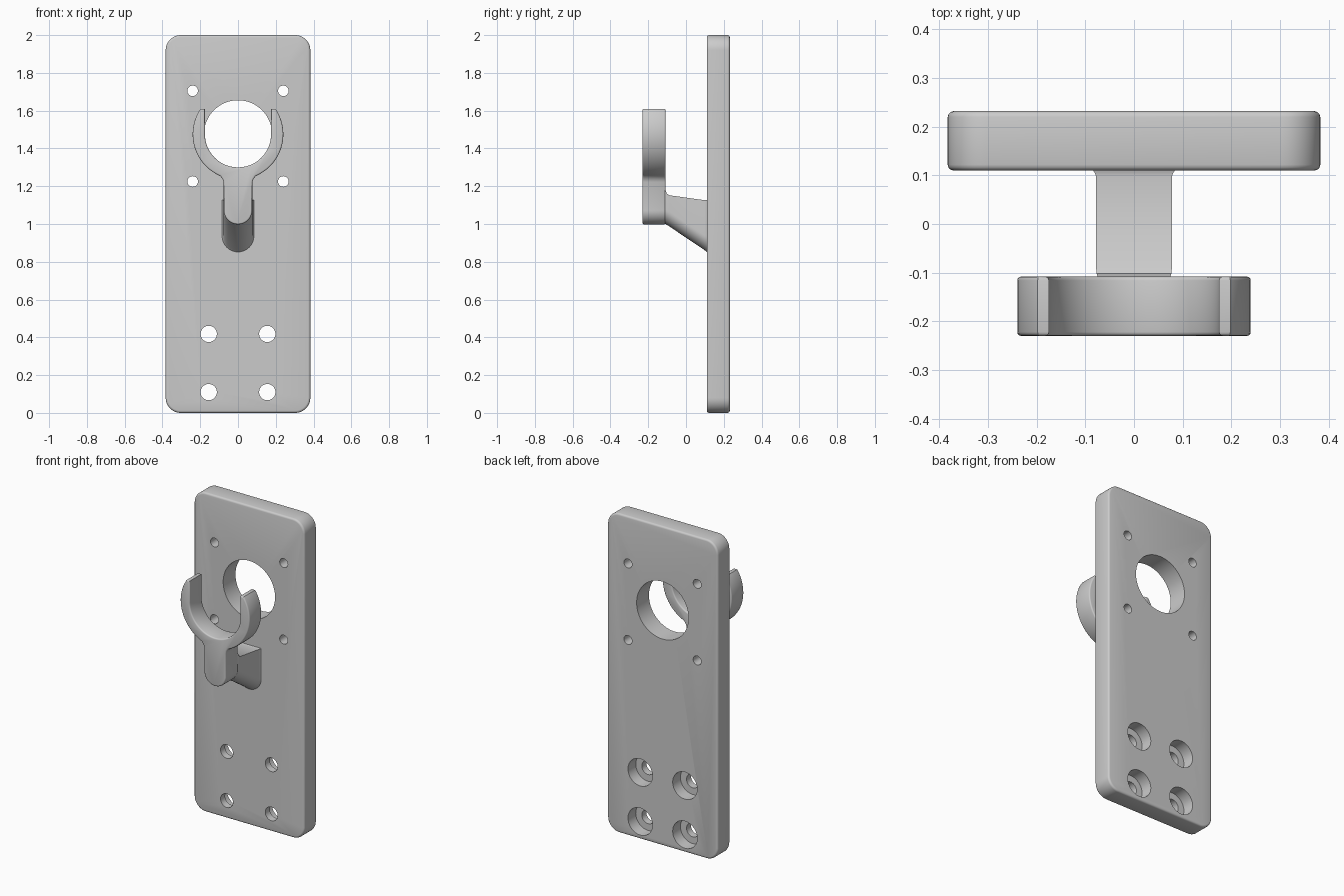
import bpy, bmesh, math
from mathutils import Vector

if "Cube" in bpy.data.objects:
    bpy.data.objects.remove(bpy.data.objects["Cube"])

grey = bpy.data.materials.new("plain grey")
grey.diffuse_color = (0.6, 0.6, 0.6, 1)
grey.use_nodes = True
grey.node_tree.nodes["Principled BSDF"].inputs["Base Color"].default_value = grey.diffuse_color


def finish(bm, name):
    bmesh.ops.recalc_face_normals(bm, faces=bm.faces)
    me = bpy.data.meshes.new(name)
    bm.to_mesh(me)
    bm.free()
    ob = bpy.data.objects.new(name, me)
    bpy.context.collection.objects.link(ob)
    me.materials.append(grey)
    return ob


def smooth(ob):
    bpy.ops.object.select_all(action='DESELECT')
    ob.select_set(True)
    bpy.context.view_layer.objects.active = ob
    bpy.ops.object.shade_smooth_by_angle(angle=math.radians(35))


def arc(cx, cz, r, a0, a1, n):
    """Points on an arc, angles in degrees."""
    angles = [math.radians(a0 + (a1 - a0) * i / n) for i in range(n + 1)]
    return [(cx + r * math.cos(a), cz + r * math.sin(a)) for a in angles]


def slab(name, outline, y0, y1, bevel):
    """Extrude an x-z outline along y and round its front and back rims."""
    bm = bmesh.new()
    front = bm.faces.new([bm.verts.new((x, y0, z)) for x, z in outline])
    ext = bmesh.ops.extrude_face_region(bm, geom=[front])["geom"]
    bmesh.ops.translate(bm, vec=(0, y1 - y0, 0),
                        verts=[v for v in ext if isinstance(v, bmesh.types.BMVert)])
    if not front.is_valid or len(bm.faces) == len(outline) + 1:
        bm.faces.new([v for v in bm.verts if abs(v.co.y - y0) < 1e-6])
    bmesh.ops.recalc_face_normals(bm, faces=bm.faces)
    rims = [e for e in bm.edges if abs(e.verts[0].co.y - e.verts[1].co.y) < 1e-6]
    bmesh.ops.bevel(bm, geom=rims, offset=bevel, segments=3, profile=0.5,
                    affect='EDGES', clamp_overlap=True)
    return finish(bm, name)


def drill(ob, x, z, r, y0, y1, n=48):
    """Cut a round hole along y."""
    bm = bmesh.new()
    rings = [[bm.verts.new((px, y, pz)) for px, pz in arc(x, z, r, 0, 360, n)[:-1]]
             for y in (y0, y1)]
    for i in range(n):
        j = (i + 1) % n
        bm.faces.new((rings[0][i], rings[0][j], rings[1][j], rings[1][i]))
    for ring in rings:
        bm.faces.new(ring)
    cutter = finish(bm, "hole_cutter")
    cutter.hide_render = True
    mod = ob.modifiers.new("hole", 'BOOLEAN')
    mod.operation, mod.solver, mod.object = 'DIFFERENCE', 'EXACT', cutter
    bpy.context.view_layer.objects.active = ob
    bpy.ops.object.modifier_apply(modifier=mod.name)
    bpy.data.objects.remove(cutter)


# Back plate with rounded corners
W, R = 0.383, 0.08
corners = [(W - R, 2 - R, 0), (R - W, 2 - R, 90), (R - W, R, 180), (W - R, R, 270)]
outline = [p for cx, cz, a in corners for p in arc(cx, cz, R, a, a + 90, 10)]
plate = slab("back_plate", outline, 0.11, 0.232, 0.012)

# Large opening, four small holes, four counterbored screw holes
drill(plate, 0, 1.475, 0.18, 0, 0.4, 96)
for s in (-1, 1):
    for z in (1.225, 1.705):
        drill(plate, s * 0.24, z, 0.028, 0, 0.4, 32)
    for z in (0.11, 0.418):
        drill(plate, s * 0.155, z, 0.043, 0, 0.4)
        drill(plate, s * 0.155, z, 0.085, 0.155, 0.4)
smooth(plate)

# Open cradle ring and its round-ended stem
C = 1.475
side = [(0.175, 1.61), (0.198, 1.61)] + arc(0, C, 0.24, 32, -67, 32)
side += [(0.082, 1.238), (0.076, 1.222)]
stem_end = arc(0, 1.073, 0.075, 0, -180, 24)
left = [(-x, z) for x, z in reversed(side)]
inner = arc(0, C, 0.175, 180, 360, 48)
cradle = slab("cradle_and_stem", side + stem_end + left + inner, -0.23, -0.108, 0.008)
smooth(cradle)

# Arm from stem to plate: flat top, round sloping underside (y, half width, top, bottom)
sections = [(-0.118, 0.072, 1.18, 1.004), (-0.108, 0.075, 1.18, 1.0),
            (-0.102, 0.077, 1.162, 0.996), (-0.088, 0.078, 1.152, 0.987),
            (0.098, 0.078, 1.126, 0.862), (0.106, 0.081, 1.127, 0.855),
            (0.115, 0.088, 1.13, 0.848)]
bm = bmesh.new()
loops = []
for y, w, top, low in sections:
    pts = [(w, top)] + arc(0, low + w, w, 0, -180, 24) + [(-w, top)]
    loops.append([bm.verts.new((x, y, z)) for x, z in pts])
for a, b in zip(loops, loops[1:]):
    for i in range(len(a)):
        j = (i + 1) % len(a)
        bm.faces.new((a[i], a[j], b[j], b[i]))
bm.faces.new(loops[0])
bm.faces.new(loops[-1])
smooth(finish(bm, "support_arm"))
